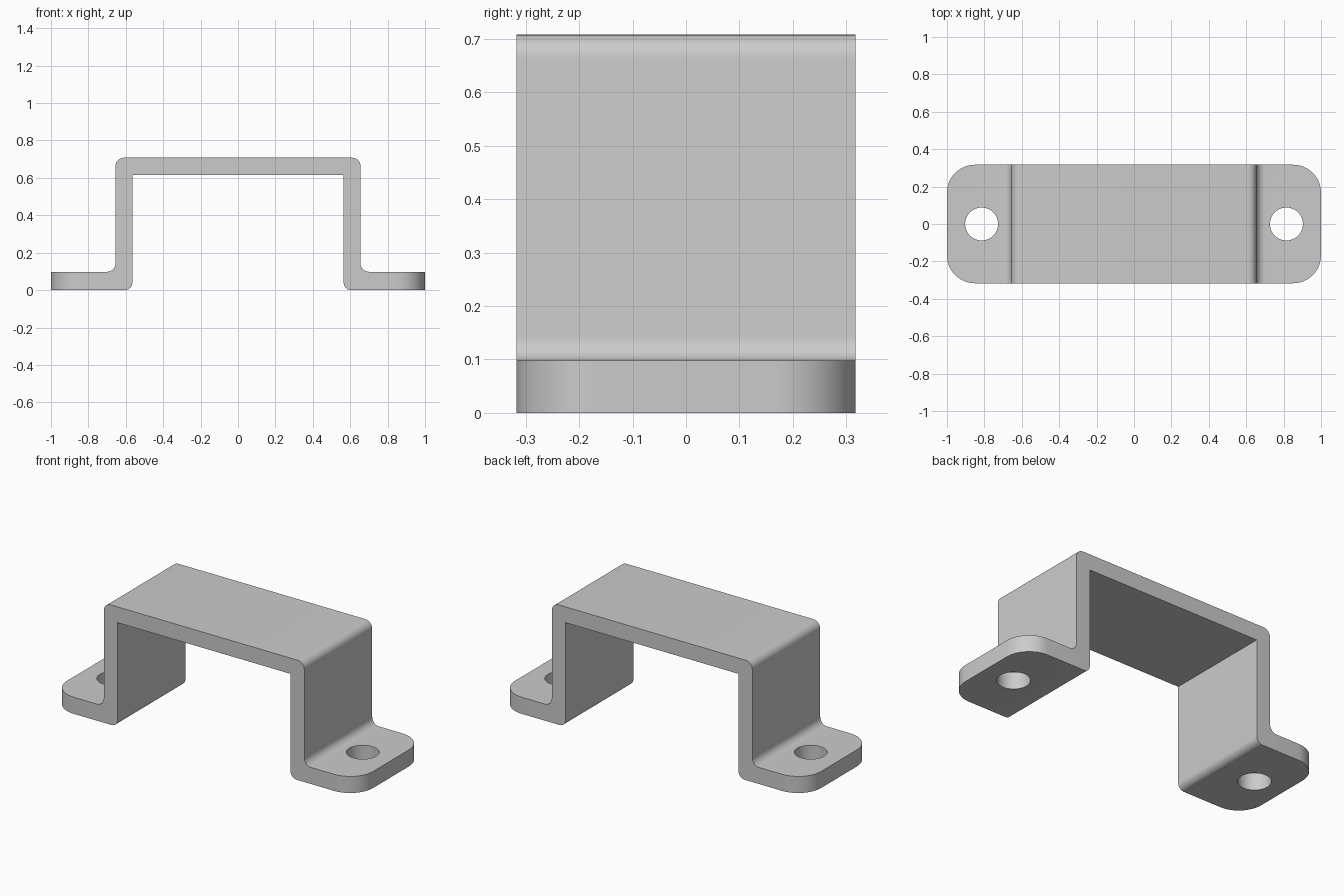
import bpy
import bmesh
from math import pi, sin, cos, radians

cube = bpy.data.objects.get("Cube")
if cube:
    bpy.data.objects.remove(cube, do_unlink=True)

HALF_DEPTH = 0.317
FOOT, TOP, UNDER = 0.098, 0.708, 0.615
INNER, OUTER = 0.565, 0.655
BEND = 0.045

grey = bpy.data.materials.new("plain grey")
grey.use_nodes = True
colour = (0.6, 0.6, 0.6, 1)
grey.diffuse_color = colour
grey.node_tree.nodes["Principled BSDF"].inputs["Base Color"].default_value = colour


def arc(cx, cz, r, start, end, steps=8):
    angles = [radians(start + (end - start) * i / steps) for i in range(steps + 1)]
    return [(cx + r * cos(a), cz + r * sin(a)) for a in angles]


# Right-hand half of the bent strip, from the inside top corner round to the outside
half = [(INNER, UNDER)]
half += arc(INNER + 0.04, 0.04, 0.04, 180, 270)
half += [(1, 0), (1, FOOT)]
half += arc(OUTER + BEND, FOOT + BEND, BEND, 270, 180)
half += arc(OUTER - BEND, TOP - BEND, BEND, 0, 90)
profile = half + [(-x, z) for x, z in reversed(half)]

# Extrude the profile through the depth
bm = bmesh.new()
face = bm.faces.new([bm.verts.new((x, -HALF_DEPTH, z)) for x, z in profile])
extruded = bmesh.ops.extrude_face_region(bm, geom=[face])
moved = [v for v in extruded["geom"] if isinstance(v, bmesh.types.BMVert)]
bmesh.ops.translate(bm, verts=moved, vec=(0, 2 * HALF_DEPTH, 0))

# Round the foot corners
corners = [e for e in bm.edges
           if all(abs(v.co.x) > 0.999 for v in e.verts)
           and abs(e.verts[0].co.z - e.verts[1].co.z) > 0.05]
bmesh.ops.bevel(bm, geom=corners, offset=0.15, offset_type='OFFSET',
                segments=12, profile=0.5, affect='EDGES')
bmesh.ops.recalc_face_normals(bm, faces=bm.faces)
mesh = bpy.data.meshes.new("bracket")
bm.to_mesh(mesh)
bm.free()
mesh.materials.append(grey)
bracket = bpy.data.objects.new("bracket", mesh)
bpy.context.collection.objects.link(bracket)

# Screw holes
for side, name in ((-1, "right_hole_cutter"), (1, "left_hole_cutter")):
    bpy.ops.mesh.primitive_cylinder_add(vertices=48, radius=0.088, depth=0.4,
                                        location=(side * 0.815, 0, 0.05))
    cutter = bpy.context.object
    cutter.name = name
    cutter.data.materials.append(grey)
    cutter.hide_render = True
    cutter.hide_set(True)
    cut = bracket.modifiers.new(name, 'BOOLEAN')
    cut.operation = 'DIFFERENCE'
    cut.solver = 'EXACT'
    cut.object = cutter

# Apply the holes, remove the cutters, then smooth the bends
bpy.ops.object.select_all(action='DESELECT')
bracket.select_set(True)
bpy.context.view_layer.objects.active = bracket
for cut in list(bracket.modifiers):
    cutter = cut.object
    bpy.ops.object.modifier_apply(modifier=cut.name)
    bpy.data.objects.remove(cutter, do_unlink=True)
bpy.ops.object.shade_smooth_by_angle(angle=radians(30))
